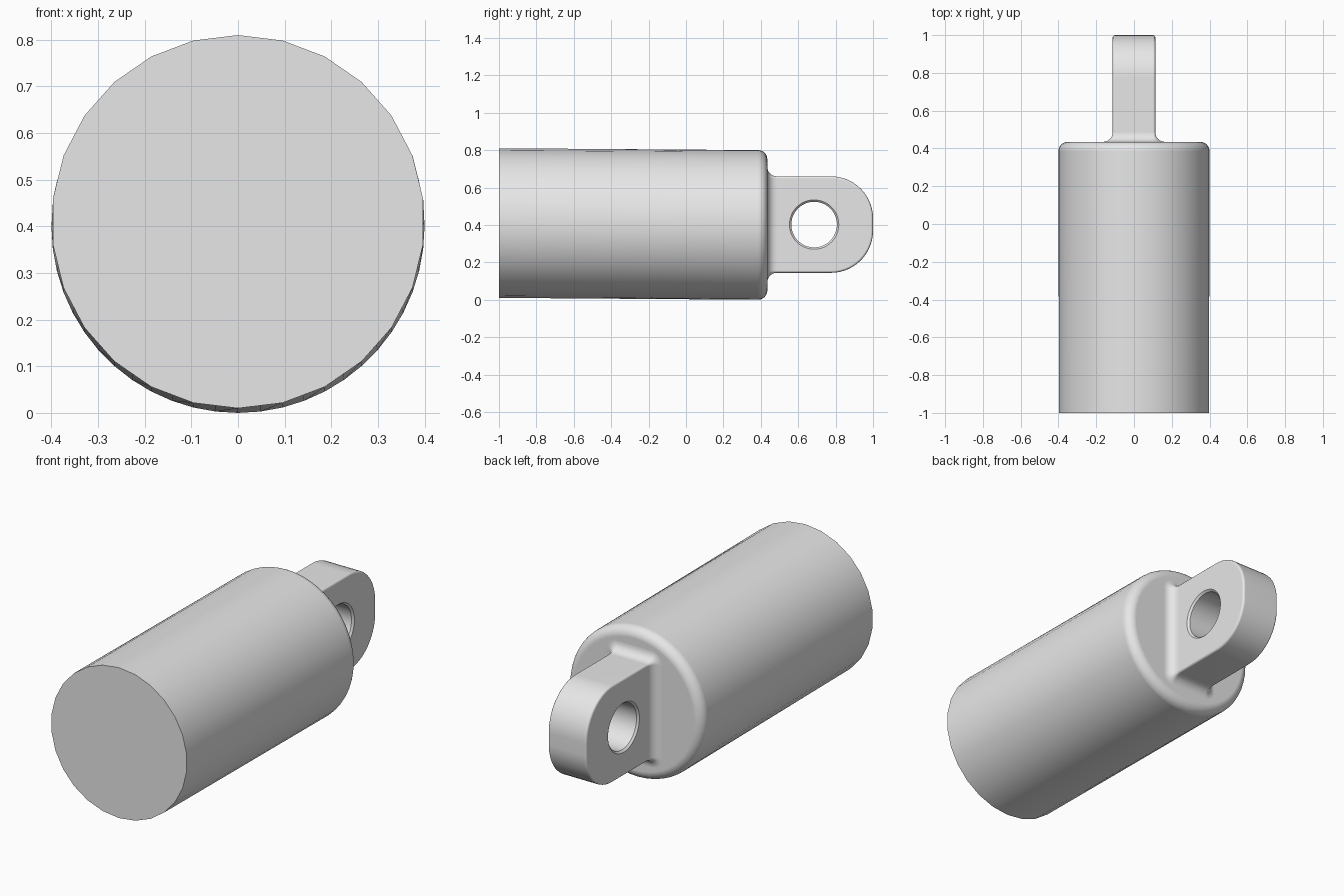
import bpy
import bmesh
from math import sin, cos, pi, radians

cube = bpy.data.objects.get("Cube")
if cube:
    bpy.data.objects.remove(cube, do_unlink=True)

grey = bpy.data.materials.new("plain grey")
grey.use_nodes = True
grey.diffuse_color = (0.8, 0.8, 0.8, 1)
grey.node_tree.nodes["Principled BSDF"].inputs["Base Color"].default_value = (0.8, 0.8, 0.8, 1)

SHOULDER = 0.435          # y of the flat back face of the body
AXIS = 0.402              # height of the lug's centre line
HALF_T, HALF_H = 0.113, 0.258


def loft(name, rings, caps=True):
    """Skin a stack of equal-length point loops."""
    bm = bmesh.new()
    loops = [[bm.verts.new(p) for p in ring] for ring in rings]
    n = len(loops[0])
    for a, b in zip(loops, loops[1:]):
        for i in range(n):
            j = (i + 1) % n
            bm.faces.new((a[i], a[j], b[j], b[i]))
    if caps:
        bm.faces.new(loops[0])
        bm.faces.new(loops[-1])
    bmesh.ops.recalc_face_normals(bm, faces=bm.faces)
    mesh = bpy.data.meshes.new(name)
    bm.to_mesh(mesh)
    bm.free()
    mesh.materials.append(grey)
    obj = bpy.data.objects.new(name, mesh)
    bpy.context.collection.objects.link(obj)
    return obj


def activate(obj):
    bpy.ops.object.select_all(action='DESELECT')
    obj.select_set(True)
    bpy.context.view_layer.objects.active = obj


def finish(obj):
    activate(obj)
    bpy.ops.object.shade_smooth_by_angle(angle=radians(32))
    mod = obj.modifiers.new("Flat face normals", 'WEIGHTED_NORMAL')
    mod.keep_sharp = True


def rounded_rect(half_w, half_h, radii, steps):
    """Counter-clockwise outline; radii run from the +u +v corner."""
    pts = []
    for k, r in enumerate(radii):
        su, sv = ((1, 1), (-1, 1), (-1, -1), (1, -1))[k]
        for i in range(steps + 1):
            a = (k + i / steps) * pi / 2
            pts.append((su * (half_w - r) + r * cos(a), sv * (half_h - r) + r * sin(a)))
            if r == 0:
                break
    return pts


# Body: coarse open end, smooth rounded shoulder, very slight tilt
SIDES = 52


def body_ring(y, r, z, coarse=False):
    pts = []
    for i in range(SIDES):
        rr = r * cos(pi / 26) if coarse and i % 2 else r
        a = 2 * pi * i / SIDES
        pts.append((rr * sin(a), y, z + rr * cos(a)))
    return pts


rings = [body_ring(-1, 0.4, 0.41, True)]
for i in range(9):
    a = i / 8 * pi / 2
    rings.append(body_ring(SHOULDER - 0.05 + 0.05 * sin(a), 0.35 + 0.05 * cos(a), 0.4))
finish(loft("cylinder_body", rings))

# Lug: rounded plate with softened rims
y0, y1 = 0.40, 1.0
mid, half = (y0 + y1) / 2, (y1 - y0) / 2
outline = rounded_rect(half, HALF_H, (0.225, 0, 0, 0.225), 14)
lug = loft("lug", [[(x, mid + u, AXIS + v) for u, v in outline] for x in (-HALF_T, HALF_T)])
bevel = lug.modifiers.new("Soft rims", 'BEVEL')
bevel.width = 0.012
bevel.segments = 3
bevel.limit_method = 'ANGLE'
bevel.angle_limit = radians(40)

# Pin hole with chamfered mouths
profile = [(-0.2, 0.132), (-HALF_T, 0.132), (-HALF_T + 0.01, 0.122),
           (HALF_T - 0.01, 0.122), (HALF_T, 0.132), (0.2, 0.132)]
cutter = loft("pin_hole_cutter", [
    [(x, 0.685 + r * cos(2 * pi * i / 48), AXIS + r * sin(2 * pi * i / 48)) for i in range(48)]
    for x, r in profile])
cutter.hide_render = True
cut = lug.modifiers.new("Pin hole", 'BOOLEAN')
cut.operation = 'DIFFERENCE'
cut.solver = 'EXACT'
cut.object = cutter
activate(lug)
for name in ("Soft rims", "Pin hole"):
    bpy.ops.object.modifier_apply(modifier=name)
bpy.data.objects.remove(cutter, do_unlink=True)
finish(lug)

# Fillet where the lug meets the body
rings = []
for i in range(9):
    a = i / 8 * pi / 2
    off = 0.05 * (1 - cos(a))
    section = rounded_rect(HALF_T + off, HALF_H + off, (0.012 + off,) * 4, 6)
    y = SHOULDER + 0.05 * (1 - sin(a))
    rings.append([(u, y, AXIS + v) for u, v in section])
finish(loft("lug_fillet", rings, caps=False))
